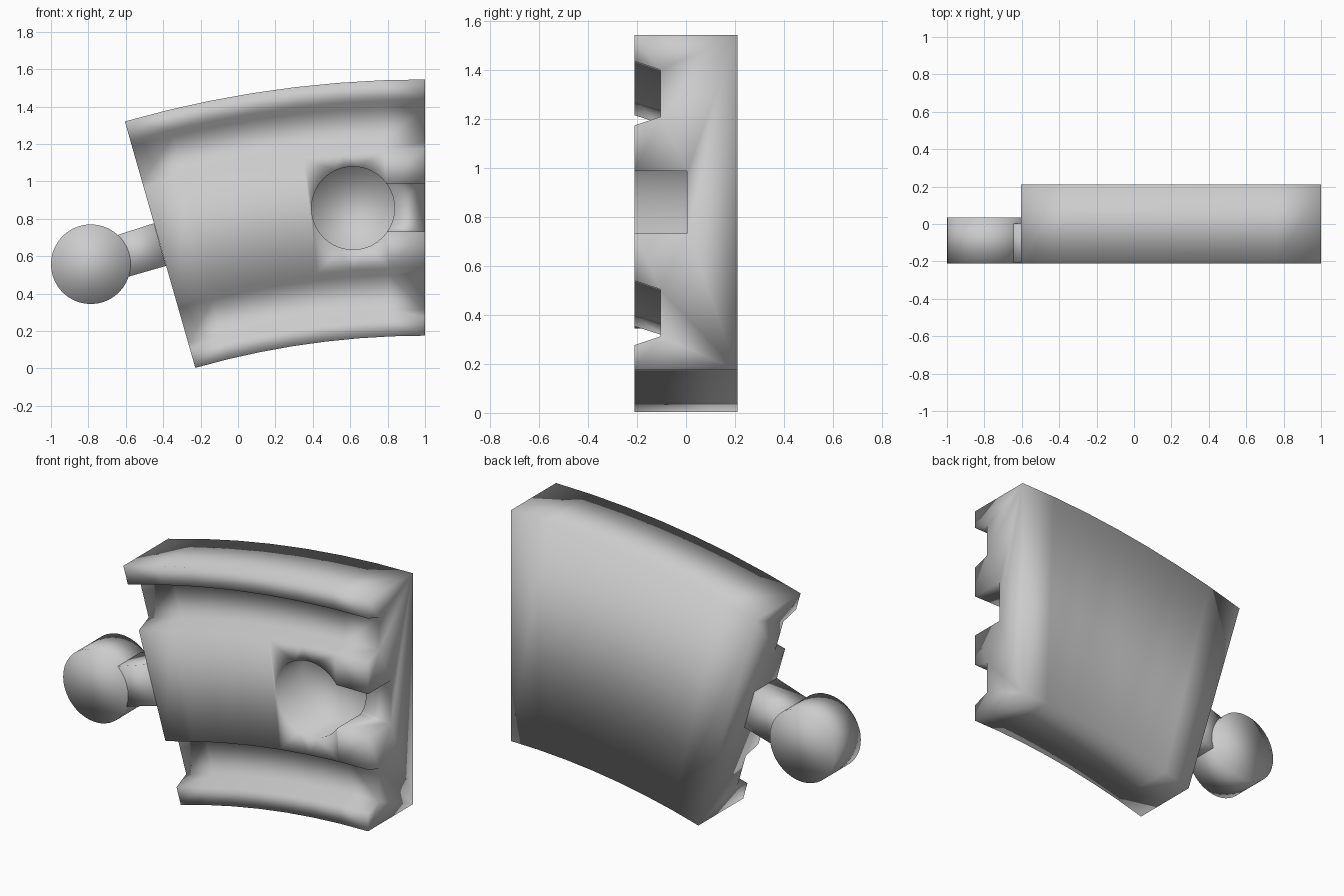
import bpy, bmesh, math

if "Cube" in bpy.data.objects:
    bpy.data.objects.remove(bpy.data.objects["Cube"])

CX, CZ = 1.0, -4.295           # centre of the bend
SWEEP = math.radians(15.95)
FRONT, BACK, FLOOR = -0.21, 0.21, -0.105


def finish(bm, name):
    bmesh.ops.recalc_face_normals(bm, faces=bm.faces[:])
    me = bpy.data.meshes.new(name)
    bm.to_mesh(me)
    bm.free()
    ob = bpy.data.objects.new(name, me)
    bpy.context.collection.objects.link(ob)
    return ob


def prism(name, outline, y0, y1):
    """Extrude an (x, z) outline from y0 to y1."""
    bm = bmesh.new()
    a = [bm.verts.new((x, y0, z)) for x, z in outline]
    b = [bm.verts.new((x, y1, z)) for x, z in outline]
    bm.faces.new(a)
    bm.faces.new(b[::-1])
    n = len(a)
    for i in range(n):
        j = (i + 1) % n
        bm.faces.new((a[i], b[i], b[j], a[j]))
    return finish(bm, name)


def circle(cx, cz, r, n=40):
    return [(cx + r * math.cos(2 * math.pi * i / n),
             cz + r * math.sin(2 * math.pi * i / n)) for i in range(n)]


def smooth_all(ob):
    """Soft shading over every edge, on a triangulated mesh."""
    bm = bmesh.new()
    bm.from_mesh(ob.data)
    bmesh.ops.triangulate(bm, faces=bm.faces[:])
    for f in bm.faces:
        f.smooth = True
    for e in bm.edges:
        e.smooth = True
    bm.to_mesh(ob.data)
    bm.free()


# Curved track body: cross-section (height at right end, y) swept round the bend
profile = [(0.175, BACK), (0.175, FRONT)]
for low, high in ((0.277, 0.54), (1.175, 1.437)):      # wheel grooves
    profile += [(low, FRONT), (low + 0.035, FLOOR),
                (high - 0.035, FLOOR), (high, FRONT)]
profile += [(1.545, FRONT), (1.545, BACK)]

SEG = 7
bm = bmesh.new()
rings = []
for i in range(SEG + 1):
    t = SWEEP * i / SEG
    rings.append([bm.verts.new((CX - (h - CZ) * math.sin(t), y,
                                CZ + (h - CZ) * math.cos(t))) for h, y in profile])
for r0, r1 in zip(rings, rings[1:]):
    for k in range(len(profile)):
        m = (k + 1) % len(profile)
        bm.faces.new((r0[k], r0[m], r1[m], r1[k]))
bm.faces.new(rings[0])
bm.faces.new(rings[-1][::-1])
body = finish(bm, "track_body")

# Socket: round pocket, and a shallower slot open to the right end
pocket = prism("socket_cutter", circle(0.615, 0.857, 0.222), -0.4, 0.04)
slot = prism("slot_cutter", [(0.7, 0.733), (1.2, 0.733), (1.2, 0.988), (0.7, 0.988)],
             -0.39, 0.005)
for cutter in (pocket, slot):
    mod = body.modifiers.new("cut", 'BOOLEAN')
    mod.operation = 'DIFFERENCE'
    mod.solver = 'EXACT'
    mod.object = cutter
    bpy.context.view_layer.objects.active = body
    body.select_set(True)
    bpy.ops.object.modifier_apply(modifier=mod.name)
    bpy.data.objects.remove(cutter, do_unlink=True)
smooth_all(body)

# Connector peg on the left end
smooth_all(prism("peg_head", circle(-0.787, 0.557, 0.213), FRONT, 0.035))
smooth_all(prism("peg_neck", [(-0.70, 0.695), (-0.65, 0.472), (-0.385, 0.548), (-0.45, 0.776)],
                 FRONT + 0.001, 0.003))
